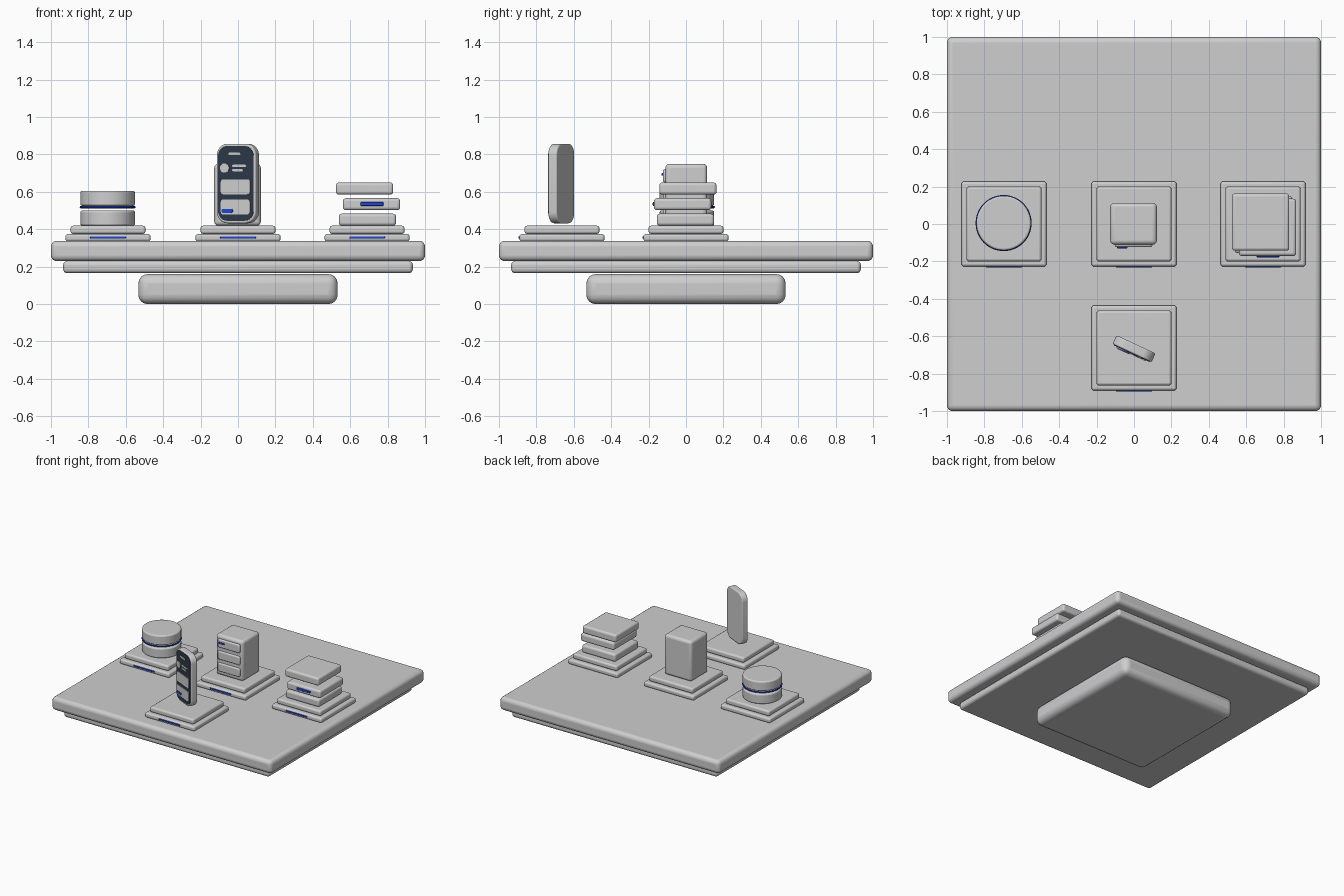
import bpy, math
from mathutils import Matrix, Vector

if "Cube" in bpy.data.objects:
    bpy.data.objects.remove(bpy.data.objects["Cube"])


def material(name, rgb):
    m = bpy.data.materials.new(name)
    m.diffuse_color = (*rgb, 1)
    m.use_nodes = True
    m.node_tree.nodes["Principled BSDF"].inputs["Base Color"].default_value = m.diffuse_color
    return m


GREY = material("pale grey", (0.62, 0.62, 0.63))
BLUE = material("accent blue", (0.015, 0.06, 0.62))
NAVY = material("dark screen", (0.025, 0.04, 0.065))


def finish(ob, name, mat, bevel=0, segments=3):
    ob.name = name
    ob.data.materials.append(mat)
    if bevel:
        b = ob.modifiers.new("soft edges", 'BEVEL')
        b.width, b.segments = bevel, segments
        b.limit_method = 'ANGLE'
    bpy.ops.object.shade_smooth_by_angle(angle=math.radians(40))
    return ob


def box(name, lo, hi, mat=GREY, bevel=0.01, segments=3):
    """Box between two opposite corners, with rounded edges."""
    lo, hi = Vector(lo), Vector(hi)
    bpy.ops.mesh.primitive_cube_add(size=1, location=(lo + hi) / 2)
    ob = bpy.context.object
    ob.data.transform(Matrix.Diagonal((*(hi - lo), 1)))
    return finish(ob, name, mat, bevel, segments)


def slab(name, x, y, half, z0, z1, bevel):
    return box(name, (x - half, y - half, z0), (x + half, y + half, z1), GREY, bevel, 4)


def drum(name, x, y, r, z0, z1, bevel=0.01):
    bpy.ops.mesh.primitive_cylinder_add(vertices=48, radius=r, depth=z1 - z0,
                                        location=(x, y, (z0 + z1) / 2))
    return finish(bpy.context.object, name, GREY, bevel)


def panel(name, u0, u1, z0, z1, radius, y_back, y_front, mat, edge=0.0, steps=6):
    """Upright plate with rounded corners, facing -y."""
    pts = []
    for cx, cz, start in ((u1 - radius, z1 - radius, 0), (u0 + radius, z1 - radius, 90),
                          (u0 + radius, z0 + radius, 180), (u1 - radius, z0 + radius, 270)):
        for i in range(steps + 1):
            a = math.radians(start + 90 * i / steps)
            pts.append((cx + radius * math.cos(a), cz + radius * math.sin(a)))
    n = len(pts)
    verts = [(u, y_front, z) for u, z in pts] + [(u, y_back, z) for u, z in pts]
    faces = [tuple(reversed(range(n))), tuple(range(n, 2 * n))]
    faces += [(i, (i + 1) % n, n + (i + 1) % n, n + i) for i in range(n)]
    # outline runs counter-clockwise seen from the front
    faces[0], faces[1] = tuple(range(n)), tuple(reversed(range(n, 2 * n)))
    faces[2:] = [tuple(reversed(f)) for f in faces[2:]]
    me = bpy.data.meshes.new(name)
    me.from_pydata(verts, [], faces)
    ob = bpy.data.objects.new(name, me)
    bpy.context.collection.objects.link(ob)
    bpy.ops.object.select_all(action='DESELECT')
    ob.select_set(True)
    bpy.context.view_layer.objects.active = ob
    return finish(ob, name, mat, edge)


# platform
slab("platform_foot", 0, 0, 0.533, 0, 0.16, 0.05)
slab("platform_lower_plate", 0, 0, 0.935, 0.165, 0.23, 0.022)
slab("platform_top_plate", 0, 0, 1.0, 0.23, 0.338, 0.03)

# four stepped pedestals with a light strip on the front
for tag, px, py in (("left", -0.695, 0), ("middle", 0, 0), ("right", 0.69, 0),
                    ("front", 0, -0.663)):
    slab(tag + "_pedestal_base", px, py, 0.227, 0.335, 0.375, 0.014)
    slab(tag + "_pedestal_step", px, py, 0.2, 0.375, 0.419, 0.014)
    box(tag + "_pedestal_strip", (px - 0.095, py - 0.233, 0.35),
        (px + 0.095, py - 0.224, 0.362), BLUE, 0.003, 2)

# left: two drums with a glowing ring between
drum("lower_drum", -0.697, 0.005, 0.146, 0.419, 0.50)
drum("upper_drum", -0.697, 0.005, 0.146, 0.525, 0.605)
bpy.ops.mesh.primitive_torus_add(major_segments=48, minor_segments=8, major_radius=0.144,
                                 minor_radius=0.006, location=(-0.697, 0.005, 0.518))
finish(bpy.context.object, "drum_ring", BLUE)

# middle: cabinet with three drawers
box("cabinet", (-0.127, -0.11, 0.419), (0.122, 0.113, 0.75), GREY, 0.022, 4)
for i in range(3):
    z = 0.49 + 0.098 * i
    box("drawer_%d" % (i + 1), (-0.103, -0.123, z - 0.035), (0.098, -0.10, z + 0.035), GREY, 0.01)
box("drawer_light", (-0.09, -0.13, 0.686), (-0.035, -0.122, 0.70), BLUE, 0.003, 2)

# right: three loosely stacked blocks
for name, x, y, z0, z1 in (("bottom_block", 0.692, -0.003, 0.419, 0.483),
                           ("middle_block", 0.714, -0.018, 0.502, 0.566),
                           ("top_block", 0.677, 0.01, 0.585, 0.65)):
    slab(name, x, y, 0.153, z0, z1, 0.016)
box("block_light", (0.655, -0.178, 0.525), (0.778, -0.169, 0.545), BLUE, 0.004, 2)

# front: upright handset, built facing -y and then turned
front = -0.026
handset = [
    panel("handset_body", -0.115, 0.115, 0.432, 0.857, 0.062, 0.026, front, GREY, 0.008, 8),
    panel("handset_screen", -0.104, 0.104, 0.445, 0.845, 0.053, front + 0.003, front - 0.003, NAVY, 0, 8),
    panel("speaker_bar", -0.042, 0.03, 0.796, 0.81, 0.006, front, front - 0.006, GREY),
    panel("profile_badge", -0.09, -0.038, 0.702, 0.752, 0.0245, front, front - 0.008, GREY),
    panel("upper_line", -0.02, 0.064, 0.732, 0.745, 0.006, front, front - 0.006, GREY),
    panel("lower_line", -0.02, 0.045, 0.71, 0.721, 0.005, front, front - 0.006, GREY),
    panel("upper_card", -0.086, 0.086, 0.587, 0.667, 0.014, front, front - 0.008, GREY),
    panel("lower_card", -0.086, 0.086, 0.479, 0.559, 0.014, front, front - 0.008, GREY),
    panel("card_button", -0.08, -0.014, 0.488, 0.508, 0.008, front - 0.005, front - 0.012, BLUE),
]
for ob in handset:
    ob.location = (0, -0.667, 0)
    ob.rotation_euler.z = math.radians(-25)
